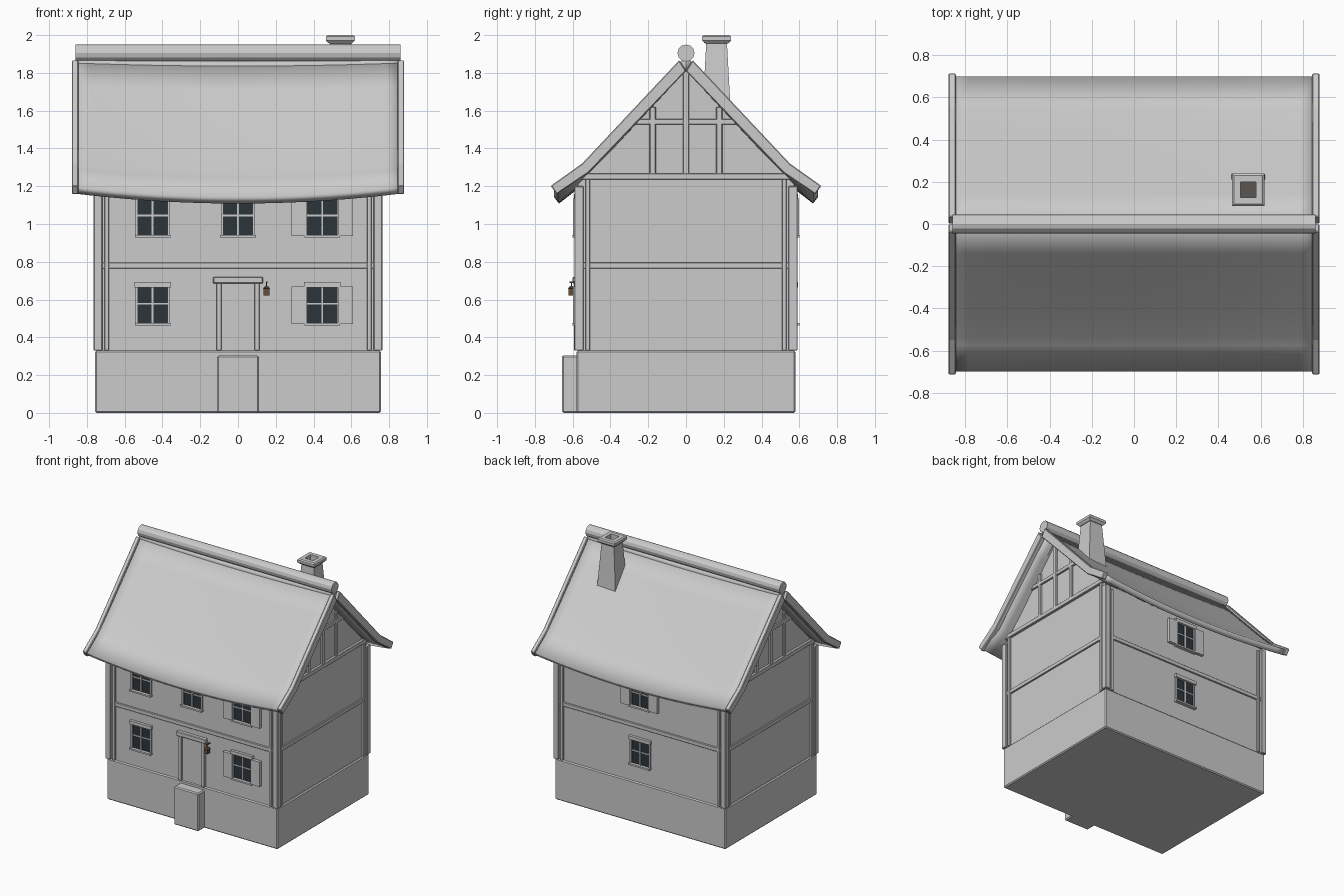
import bpy, bmesh, math
from mathutils import Vector

if "Cube" in bpy.data.objects:
    bpy.data.objects.remove(bpy.data.objects["Cube"])


def mat(name, col):
    m = bpy.data.materials.new(name)
    m.diffuse_color = (*col, 1)
    m.use_nodes = True
    m.node_tree.nodes["Principled BSDF"].inputs["Base Color"].default_value = m.diffuse_color
    return m


GLASS = mat("dark_glass", (0.025, 0.035, 0.042))
BROWN = mat("lantern_brown", (0.13, 0.075, 0.04))
SOOT = mat("soot", (0.1, 0.09, 0.085))


def mesh(name, verts, faces, material=None):
    me = bpy.data.meshes.new(name)
    bm = bmesh.new()
    vs = [bm.verts.new(v) for v in verts]
    for f in faces:
        bm.faces.new([vs[i] for i in f])
    bmesh.ops.recalc_face_normals(bm, faces=bm.faces)
    bm.to_mesh(me)
    bm.free()
    ob = bpy.data.objects.new(name, me)
    bpy.context.collection.objects.link(ob)
    if material:
        me.materials.append(material)
    return ob


def bevel(ob, w):
    b = ob.modifiers.new("bevel", 'BEVEL')
    b.width, b.segments = w, 1
    return ob


def box(name, x, y, z, material=None, bev=0.0):
    v = [(a, b, c) for c in z for b in y for a in x]
    f = [(0, 1, 3, 2), (4, 5, 7, 6), (0, 1, 5, 4), (2, 3, 7, 6), (0, 2, 6, 4), (1, 3, 7, 5)]
    ob = mesh(name, v, f, material)
    return bevel(ob, bev) if bev else ob


def prism(name, profile, x0, x1, material=None):
    """Extrude a (y, z) outline along x."""
    n = len(profile)
    v = [(x, p[0], p[1]) for x in (x0, x1) for p in profile]
    f = [tuple(range(n)), tuple(range(n, 2 * n))]
    f += [(i, (i + 1) % n, n + (i + 1) % n, n + i) for i in range(n)]
    return mesh(name, v, f, material)


def tube(name, rings, material=None):
    """Skin square rings (cx, cy, half x, half y, z), capped at both ends."""
    v, f = [], []
    for cx, cy, hx, hy, z in rings:
        v += [(cx - hx, cy - hy, z), (cx + hx, cy - hy, z), (cx + hx, cy + hy, z), (cx - hx, cy + hy, z)]
    for k in range(len(rings) - 1):
        f += [(4 * k + i, 4 * k + (i + 1) % 4, 4 * k + 4 + (i + 1) % 4, 4 * k + 4 + i) for i in range(4)]
    last = 4 * len(rings) - 4
    f += [(3, 2, 1, 0), tuple(range(last, last + 4))]
    return mesh(name, v, f, material)


def mirror(ob, x=False, y=False):
    m = ob.modifiers.new("mirror", 'MIRROR')
    m.use_axis = (x, y, False)
    return ob


# Stone base and doorstep
box("stone_base", (-0.757, 0.757), (-0.58, 0.58), (0, 0.33), bev=0.008)
box("doorstep", (-0.11, 0.11), (-0.657, -0.56), (0, 0.305), bev=0.008)

# Plaster walls with gables
prism("walls", [(-0.572, 0.32), (0.572, 0.32), (0.572, 1.21), (0, 1.81), (-0.572, 1.21)], -0.742, 0.742)

# Timber corner posts, inner posts and storey beams
mirror(box("corner_post", (0.718, 0.764), (0.542, 0.591), (0.33, 1.2), bev=0.004), True, True)
mirror(box("front_inner_post", (0.683, 0.707), (0.56, 0.586), (0.33, 1.18), bev=0.003), True, True)
mirror(box("side_inner_post", (0.73, 0.758), (0.508, 0.533), (0.33, 1.25), bev=0.003), True, True)
mirror(box("front_storey_beam", (-0.73, 0.73), (0.56, 0.583), (0.765, 0.797), bev=0.003), y=True)
mirror(box("side_storey_beam", (0.73, 0.754), (-0.56, 0.56), (0.765, 0.797), bev=0.003), x=True)

# Gable timbers
mirror(box("gable_tie_beam", (0.73, 0.762), (-0.56, 0.56), (1.235, 1.268), bev=0.003), x=True)
mirror(box("gable_collar_beam", (0.73, 0.756), (-0.27, 0.27), (1.527, 1.557), bev=0.003), x=True)
mirror(box("gable_king_post", (0.73, 0.76), (-0.017, 0.017), (1.26, 1.81), bev=0.003), x=True)
mirror(box("gable_stud", (0.73, 0.756), (0.16, 0.192), (1.26, 1.62), bev=0.003), True, True)
mirror(prism("gable_rafter", [(0.545, 1.235), (0, 1.81), (0, 1.85), (0.575, 1.25)], 0.73, 0.758), True, True)

# Sagging thatch roof with flared eaves
LINE = [(0.0, 1.885), (0.14, 1.733), (0.28, 1.585), (0.42, 1.438), (0.54, 1.318), (0.575, 1.287), (0.70, 1.197)]
NX = 24
verts, faces = [], []
for i in range(NX + 1):
    x = -0.856 + 1.712 * i / NX
    for y, z in LINE:
        verts.append((x, y, z - (0.015 + 0.038 * y / 0.7) * (1 - (x / 0.856) ** 2)))
n = len(LINE)
for i in range(NX):
    for j in range(n - 1):
        a = i * n + j
        faces.append((a, a + n, a + n + 1, a + 1))
roof = mesh("roof", verts, faces)
if roof.data.polygons[0].normal.z < 0:
    roof.data.flip_normals()
s = roof.modifiers.new("thickness", 'SOLIDIFY')
s.thickness, s.offset = 0.045, -1
mirror(roof, y=True)

# Barge boards on the gable ends
top = [(0.035, 1.868), (0.55, 1.32), (0.716, 1.202)]
low = [(0.685, 1.157), (0.515, 1.272), (-0.005 + 0.005, 1.81)]
mirror(bevel(prism("barge_board", top + low, 0.845, 0.88), 0.005), True, True)

# Rounded ridge cap
ridge = [(0.045 * math.cos(math.tau * k / 12), 1.905 + 0.045 * math.sin(math.tau * k / 12)) for k in range(12)]
prism("ridge_cap", ridge, -0.86, 0.86)

# Tapered hollow chimney with a cap
cx, cy = 0.542, 0.162
tube("chimney", [(cx, cy, 0.084, 0.078, 1.55), (cx, cy, 0.076, 0.07, 1.68), (cx, cy, 0.055, 0.055, 1.955),
                 (cx, cy, 0.064, 0.064, 1.958), (cx, cy, 0.077, 0.077, 1.972), (cx, cy, 0.077, 0.077, 1.992),
                 (cx, cy, 0.068, 0.068, 2.0), (cx, cy, 0.037, 0.037, 2.0), (cx, cy, 0.037, 0.037, 1.95)])
box("flue", (cx - 0.036, cx + 0.036), (cy - 0.036, cy + 0.036), (1.951, 1.956), SOOT)


# Windows: glass, frame, bars, lintel, sill, optional shutters; side -1 front, +1 back
def window(tag, x, z, side, shutters=False):
    def part(name, xs, d, zs, m=None):
        box(f"{tag}_{name}", (x + xs[0], x + xs[1]), sorted((side * d[0], side * d[1])),
            (z + zs[0], z + zs[1]), m)
    part("glass", (-0.082, 0.082), (0.56, 0.575), (0.01, 0.208), GLASS)
    for i, e in enumerate((-0.084, 0.084)):
        part(f"jamb_{i}", (e - 0.006, e + 0.006), (0.56, 0.585), (0.01, 0.208))
    part("upright_bar", (-0.005, 0.005), (0.56, 0.581), (0.01, 0.208))
    part("cross_bar", (-0.082, 0.082), (0.56, 0.58), (0.112, 0.121))
    part("lintel", (-0.096, 0.096), (0.56, 0.594), (0.203, 0.23))
    part("sill", (-0.094, 0.094), (0.56, 0.6), (0, 0.013))
    if shutters:
        part("left_shutter", (-0.163, -0.083), (0.571, 0.597), (0.008, 0.206))
        part("right_shutter", (0.083, 0.163), (0.571, 0.597), (0.008, 0.206))


LOW, UP = 0.462, 0.928
window("front_lower_left_window", -0.452, LOW, -1)
window("front_lower_right_window", 0.446, LOW, -1, True)
window("front_upper_left_window", -0.452, UP, -1)
window("front_upper_middle_window", 0, UP, -1)
window("front_upper_right_window", 0.446, UP, -1, True)
window("back_lower_window", 0, LOW, 1)
window("back_upper_window", 0, UP, 1, True)

# Door with jambs and lintel
box("door", (-0.092, 0.092), (-0.577, -0.56), (0.33, 0.69))
mirror(box("door_jamb", (0.088, 0.115), (-0.593, -0.56), (0.33, 0.688), bev=0.003), x=True)
box("door_lintel", (-0.132, 0.132), (-0.6, -0.56), (0.685, 0.72), bev=0.004)

# Lantern beside the door
box("lantern_arm", (0.147, 0.155), (-0.618, -0.57), (0.688, 0.695), BROWN)
box("lantern_hook", (0.148, 0.154), (-0.609, -0.603), (0.665, 0.69), BROWN)
lx, ly = 0.151, -0.606
tube("lantern", [(lx, ly, 0.015, 0.015, 0.622), (lx, ly, 0.015, 0.015, 0.658), (lx, ly, 0.018, 0.018, 0.66),
                 (lx, ly, 0.006, 0.006, 0.672)], BROWN)

# Smooth shading on the curved parts
bpy.ops.object.select_all(action='DESELECT')
for name in ("roof", "ridge_cap"):
    bpy.data.objects[name].select_set(True)
bpy.context.view_layer.objects.active = roof
bpy.ops.object.shade_smooth_by_angle(angle=math.radians(25))
